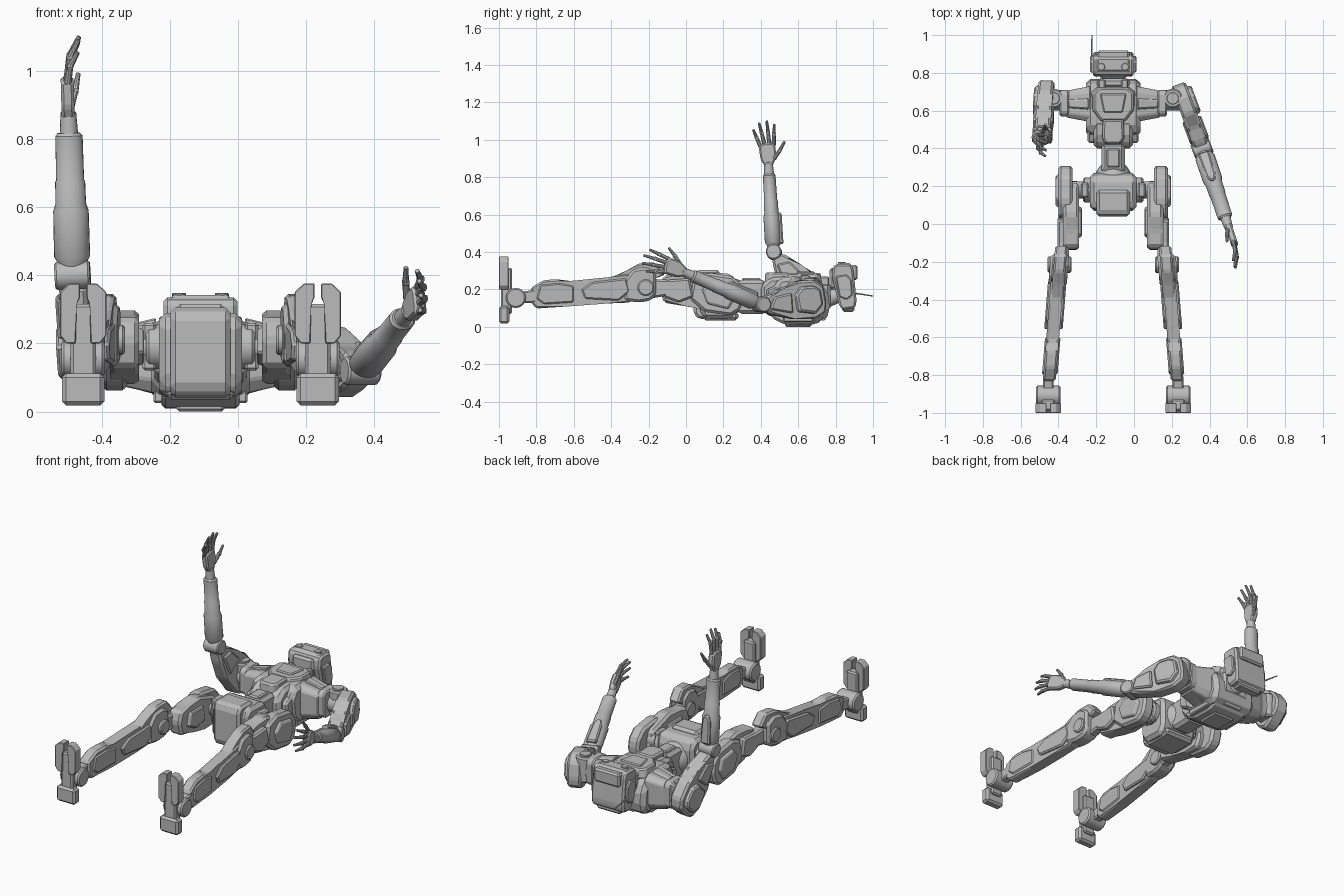
import bpy, bmesh, math
from mathutils import Matrix, Vector as V

grey = bpy.data.materials.new("robot_grey")
grey.diffuse_color = (0.5, 0.5, 0.5, 1)
CX = -0.11  # centre line of the body


def frame(o, a, b, c):
    """Matrix with origin o and local axes a, b, c."""
    m = Matrix([a, b, c]).transposed().to_4x4()
    m.translation = V(o)
    return m


def finish(name, bm, m, smooth=False):
    bmesh.ops.transform(bm, matrix=m, verts=bm.verts)
    bmesh.ops.recalc_face_normals(bm, faces=bm.faces)
    me = bpy.data.meshes.new(name)
    bm.to_mesh(me)
    bm.free()
    me.materials.append(grey)
    if smooth:
        for p in me.polygons:
            p.use_smooth = True
        me.set_sharp_from_angle(angle=math.radians(35))
    ob = bpy.data.objects.new(name, me)
    bpy.context.collection.objects.link(ob)
    return ob


def slab(name, pts, c0, c1, m, bevel=0.008, s0=1, s1=1):
    """Polygon in local a,b extruded from c0 to c1, ends scaled, edges chamfered."""
    bm = bmesh.new()
    n = len(pts)
    mid = sum((V(p) for p in pts), V((0, 0))) / n
    rings = []
    for c, s in ((c0, s0), (c1, s1)):
        rings.append([bm.verts.new((*(mid + (V(p) - mid) * s), c)) for p in pts])
    for r in rings:
        bm.faces.new(r)
    for i in range(n):
        j = (i + 1) % n
        bm.faces.new((rings[0][i], rings[0][j], rings[1][j], rings[1][i]))
    if bevel:
        bmesh.ops.bevel(bm, geom=bm.edges[:], offset=bevel, offset_type='OFFSET',
                        segments=1, profile=0.5, affect='EDGES', clamp_overlap=True)
    return finish(name, bm, m)


def box(name, lo, hi, bevel=0.008, m=Matrix(), s0=1, s1=1):
    (x0, y0, z0), (x1, y1, z1) = lo, hi
    return slab(name, [(x0, y0), (x1, y0), (x1, y1), (x0, y1)], z0, z1, m, bevel, s0, s1)


def lathe(name, prof, m, n=20):
    """Rings of (position, radius) along the local first axis, capped."""
    bm = bmesh.new()
    rings = [[bm.verts.new((u, r * math.cos(2 * math.pi * k / n), r * math.sin(2 * math.pi * k / n)))
              for k in range(n)] for u, r in prof]
    for a, b in zip(rings, rings[1:]):
        for k in range(n):
            bm.faces.new((a[k], a[(k + 1) % n], b[(k + 1) % n], b[k]))
    bm.faces.new(rings[0])
    bm.faces.new(rings[-1])
    return finish(name, bm, m, True)


def rod(name, p, q, r0, r1=None, n=16, m=Matrix()):
    p, q = V(p), V(q)
    d = (q - p).normalized()
    b = d.orthogonal().normalized()
    L, r1 = (q - p).length, r1 or r0
    e = min(r0, r1, L) * 0.15
    return lathe(name, [(0, r0 - e), (e, r0), (L - e, r1), (L, r1 - e)],
                 m @ frame(p, d, b, d.cross(b)), n)


def side(s=1, slope=0, yref=0):
    """Side-profile frame: a = y, b = z, c = outward distance from centre line."""
    return frame((CX - s * slope * yref, 0, 0), (s * slope, 1, 0), (0, 0, 1), (s, 0, 0))


mid = Matrix.Translation((CX, 0, 0))

# Head with raised visor, eyes, ears and antenna
S = side()
slab("head", [(.785, .32), (.80, .335), (.88, .335), (.895, .31), (.912, .14), (.905, .10),
              (.84, .09), (.82, .11), (.78, .27)], -.108, .108, S, .018)
box("visor_frame", (-.095, .80, .30), (.095, .885, .342), .012, mid, 1, .95)
box("brow", (-.085, .875, .25), (.085, .918, .33), .01, mid)
box("jaw", (-.07, .768, .20), (.07, .81, .315), .012, mid)
box("head_back_panel", (-.08, .835, .08), (.08, .90, .12), .01, mid)
rod("neck", (CX, .72, .13), (CX, .83, .18), .042)
rod("antenna", (-.223, .87, .185), (-.223, 1.0, .165), .005, .003, 8)
for s in (-1, 1):
    slab("ear", [(.80, .27), (.86, .28), (.885, .25), (.89, .17), (.86, .145), (.82, .16)],
         .10, .122, side(s), .006)
    rod("eye", (CX + s * .063, .832, .33), (CX + s * .063, .832, .348), .02)

# Chest, collar, panels and back pack
slab("chest", [(.76, .19), (.70, .25), (.60, .27), (.50, .265), (.46, .20), (.48, .08), (.54, .035),
               (.74, .03), (.77, .08)], -.145, .145, S, .025)
slab("belly", [(.55, .27), (.45, .265), (.40, .22), (.40, .10), (.45, .05), (.55, .05)],
     -.105, .105, S, .02)
slab("chest_plate", [(-.12, .70), (-.08, .73), (.08, .73), (.12, .70), (.12, .60), (.07, .535),
                     (-.07, .535), (-.12, .60)], .23, .288, mid, .008, 1, .88)
slab("chest_inset", [(-.07, .69), (.07, .69), (.05, .59), (-.05, .59)], .27, .296, mid, .006)
slab("belly_panel", [(-.058, .56), (.058, .56), (.062, .45), (.04, .42), (-.04, .42), (-.062, .45)],
     .23, .292, mid, .01, 1, .92)
box("collar", (-.085, .72, .09), (.085, .772, .235), .015, mid)
slab("back_pack", [(.73, .07), (.72, .025), (.66, .008), (.53, .012), (.46, .045), (.46, .08)], -.115, .115, S, .012)
box("back_panel", (-.07, .53, 0), (.07, .67, .03), .008, mid)
rod("carry_handle", (CX - .06, .735, .045), (CX + .06, .735, .045), .012)
for s in (-1, 1):
    S = side(s)
    box("collar_post", (s * .06 - .018, .69, .2), (s * .06 + .018, .765, .268), .006, mid)
    slab("shoulder_cone", [(.73, .09), (.73, .24), (.70, .265), (.57, .265), (.54, .24), (.54, .09),
                           (.57, .05), (.70, .05)], .12, .25, S, .006, 1, .74)
    slab("shoulder_rib", [(.70, .17), (.66, .275), (.61, .275), (.58, .17), (.61, .05), (.66, .05)],
         .13, .24, S, .005, 1, .75)
    slab("shoulder_block", [(.71, .11), (.71, .23), (.69, .25), (.59, .25), (.57, .23), (.57, .11),
                            (.59, .09), (.69, .09)], .235, .285, S, .008)
    rod("shoulder_axle", (CX + s * .27, .655, .165), (CX + s * .36, .655, .165), .055)
    rod("shoulder_ring", (CX + s * .315, .665, .10), (CX + s * .315, .665, .25), .052)
    rod("shoulder_cap", (CX + s * .315, .665, .245), (CX + s * .315, .665, .26), .032)
    slab("flank_plate", [(.58, .22), (.50, .23), (.43, .20), (.43, .12), (.50, .08), (.58, .09)],
         .09, .135, S, .01)
    box("back_vent", (s * .12 - .018, .52, .025), (s * .12 + .018, .68, .06), .006, mid)

# Waist and pelvis
S = side()
slab("waist", [(.43, .25), (.28, .25), (.26, .22), (.26, .10), (.28, .07), (.43, .07)], -.062, .062, S, .02)
box("waist_panel", (-.035, .30, .22), (.035, .40, .262), .008, mid)
lathe("waist_dome", [(.09 * math.sin(t * math.pi / 16), .095 * math.cos(t * math.pi / 16)) for t in range(8)],
      frame((CX, .245, .165), (0, 1, 0), (1, 0, 0), (0, 0, 1)), 24)
slab("pelvis", [(.27, .09), (.27, .25), (.24, .285), (.10, .29), (.07, .26), (.07, .09), (.10, .045),
                (.24, .04)], -.122, .122, S, .02)
slab("pelvis_front", [(.18, .24), (.18, .305), (.06, .305), (.04, .28), (.04, .07), (.07, .04), (.18, .05)],
     -.088, .088, S, .015)
box("pelvis_back", (-.10, .09, .035), (.10, .28, .08), .015, mid)

# Legs, feet
for s in (-1, 1):
    S, L = side(s), side(s, -.08, -.15)
    x = lambda d: CX + s * d
    rod("hip_hub", (x(.10), .18, .19), (x(.16), .18, .19), .065)
    rod("hip_axle", (x(.15), .18, .19), (x(.25), .18, .19), .045)
    box("hip_bracket", (s * .15 - .02, .14, .12), (s * .15 + .02, .22, .26), .008, mid)
    slab("hip_armor", [(.31, .16), (.30, .22), (.25, .27), (.12, .29), (.04, .26), (.02, .15), (.10, .08),
                       (.24, .06), (.29, .09)], .215, .29, S, .014)
    slab("hip_outer_plate", [(.27, .16), (.25, .23), (.13, .25), (.08, .20), (.11, .12), (.23, .09)],
         .28, .305, S, .006, 1, .85)
    slab("thigh", [(.23, .14), (.21, .25), (.05, .30), (-.04, .28), (-.12, .275), (-.14, .21), (-.12, .13),
                   (.0, .11), (.10, .09), (.20, .08)], .18, .265, S, .014)
    slab("thigh_inner_plate", [(.10, .15), (.08, .25), (-.06, .25), (-.08, .17), (0, .13)],
         .165, .19, S, .006, .85, 1)
    slab("thigh_lower_plate", [(.04, .16), (.02, .26), (-.11, .25), (-.12, .16), (-.04, .13)],
         .195, .295, S, .01)
    slab("knee_link", [(-.08, .17), (-.08, .25), (-.24, .26), (-.25, .17), (-.2, .15)], .235, .295, S, .01)
    slab("knee_guard", [(-.11, .28), (-.165, .345), (-.25, .34), (-.32, .30), (-.40, .265), (-.40, .21),
                        (-.28, .23), (-.16, .26)], .245, .31, L, .01)
    slab("knee_housing", [(-.16, .17), (-.16, .29), (-.21, .32), (-.28, .31), (-.33, .25), (-.33, .14),
                          (-.25, .13), (-.19, .14)], .232, .33, L, .014)
    rod("knee_joint", (x(.222), -.215, .21), (x(.347), -.215, .21), .044)
    slab("shin", [(-.26, .16), (-.26, .29), (-.42, .265), (-.62, .235), (-.68, .255), (-.76, .25), (-.83, .21),
                  (-.83, .13), (-.80, .098), (-.62, .11), (-.42, .125), (-.30, .13)], .25, .318, L, .01)
    slab("shin_outer_plate", [(-.30, .19), (-.32, .26), (-.50, .24), (-.56, .20), (-.54, .15), (-.36, .14)],
         .235, .333, L, .008)
    slab("calf_plate", [(-.60, .13), (-.60, .22), (-.68, .235), (-.78, .225), (-.80, .15), (-.76, .12)],
         .243, .325, L, .008)
    slab("ankle_link", [(-.80, .13), (-.80, .20), (-.90, .185), (-.92, .155), (-.90, .125)], .315, .372, S, .008)
    rod("ankle_joint", (x(.28), -.91, .155), (x(.408), -.91, .155), .054)
    box("foot_core", (s * .344 - .037, -.988, .07), (s * .344 + .037, -.93, .315), .008, mid)
    box("heel", (s * .344 - .062, -1, .018), (s * .344 + .062, -.945, .112), .012, mid)
    for t in (-1, 1):  # split toes, inner and outer
        F = frame((x(.344), 0, 0), (t, 0, 0), (0, 0, 1), (0, 1, 0))
        slab("toe_plate", [(.009, .375), (.009, .335), (.022, .315), (.022, .20), (.05, .20), (.068, .222),
                           (.068, .35), (.042, .375)], -1, -.948, F, .003)


# Arms: shoulder, elbow and wrist positions set the pose
def arm(tag, s, sh, el, wr, front, thumb):
    sh, el, wr = V(sh), V(el), V(wr)
    u = (el - sh).normalized()
    t = V(front)
    t = (t - u * t.dot(u)).normalized()
    n = u.cross(t)
    n = n if n.x * s > 0 else -n
    A = frame(sh, u, t, n)
    prof = [(-.09, -.02), (-.08, .07), (-.03, .11), (.07, .11), (.15, .065), (.23, .05), (.27, .03),
            (.28, -.03), (.22, -.06), (.10, -.09), (-.02, -.10), (-.08, -.07)]
    slab(tag + "_upper_arm", prof, -.04, .042, A, .012)
    slab(tag + "_shoulder_armor", [(-.07, -.03), (-.06, .06), (-.02, .085), (.06, .085), (.10, .04),
                                   (.09, -.06), (-.02, -.08)], .02, .064, A, .008, 1, .85)
    slab(tag + "_arm_plate", [(.11, -.06), (.11, .05), (.21, .035), (.24, -.03)], -.05, .056, A, .008)
    E = frame(el, u, t, n)
    rod(tag + "_elbow", (0, 0, -.052), (0, 0, .052), .042, m=E)
    # forearm, slightly flattened
    f = (wr - el).normalized()
    v = V(thumb)
    v = (v - f * v.dot(f)).normalized()
    w = f.cross(v) * (1 if s > 0 else -1)
    lathe(tag + "_forearm", [(.0, .03), (.03, .038), (.055, .053), (.19, .052), (.21, .045), (.275, .044),
                             (.28, .041), (.41, .040), (.418, .033)], frame(el, f, v * .85, w), 24)
    slab(tag + "_forearm_plate", [(.04, -.03), (.04, .03), (.18, .025), (.21, .012), (.21, -.012), (.18, -.025)],
         .025, .054, frame(el, f, w, v), .008)
    # hand
    H = frame(wr, f, v, w)
    rod(tag + "_wrist", (-.01, 0, 0), (.06, 0, 0), .027, .023, m=H)
    slab(tag + "_palm", [(.04, -.02), (.075, -.04), (.15, -.047), (.162, -.02), (.163, .02), (.15, .042),
                         (.09, .045), (.04, .022)], -.02, .018, H, .008)
    digits = [[(.145, -.037, 0), (.195, -.054, .008), (.238, -.070, .032)],
              [(.155, -.014, 0), (.218, -.026, .008), (.272, -.037, .036)],
              [(.155, .011, 0), (.222, .008, .008), (.280, .005, .038)],
              [(.148, .034, 0), (.210, .039, .008), (.260, .045, .034)],
              [(.075, .03, .008), (.118, .064, .022), (.165, .094, .032)]]
    for d in digits:
        rod(tag + "_finger_base", d[0], d[1], .0115, .010, 10, H)
        rod(tag + "_finger_knuckle", V(d[1]) - V((0, 0, .009)), V(d[1]) + V((0, 0, .009)), .011, None, 10, H)
        rod(tag + "_finger_tip", d[1], d[2], .010, .007, 10, H)


arm("raised_arm", -1, (-.465, .655, .16), (-.485, .47, .40), (-.496, .444, .82), (0, .8, .6), (0, 1, 0))
arm("resting_arm", 1, (.264, .655, .14), (.36, .40, .12), (.485, .03, .275), (0, 0, 1), (0, 0, 1))
